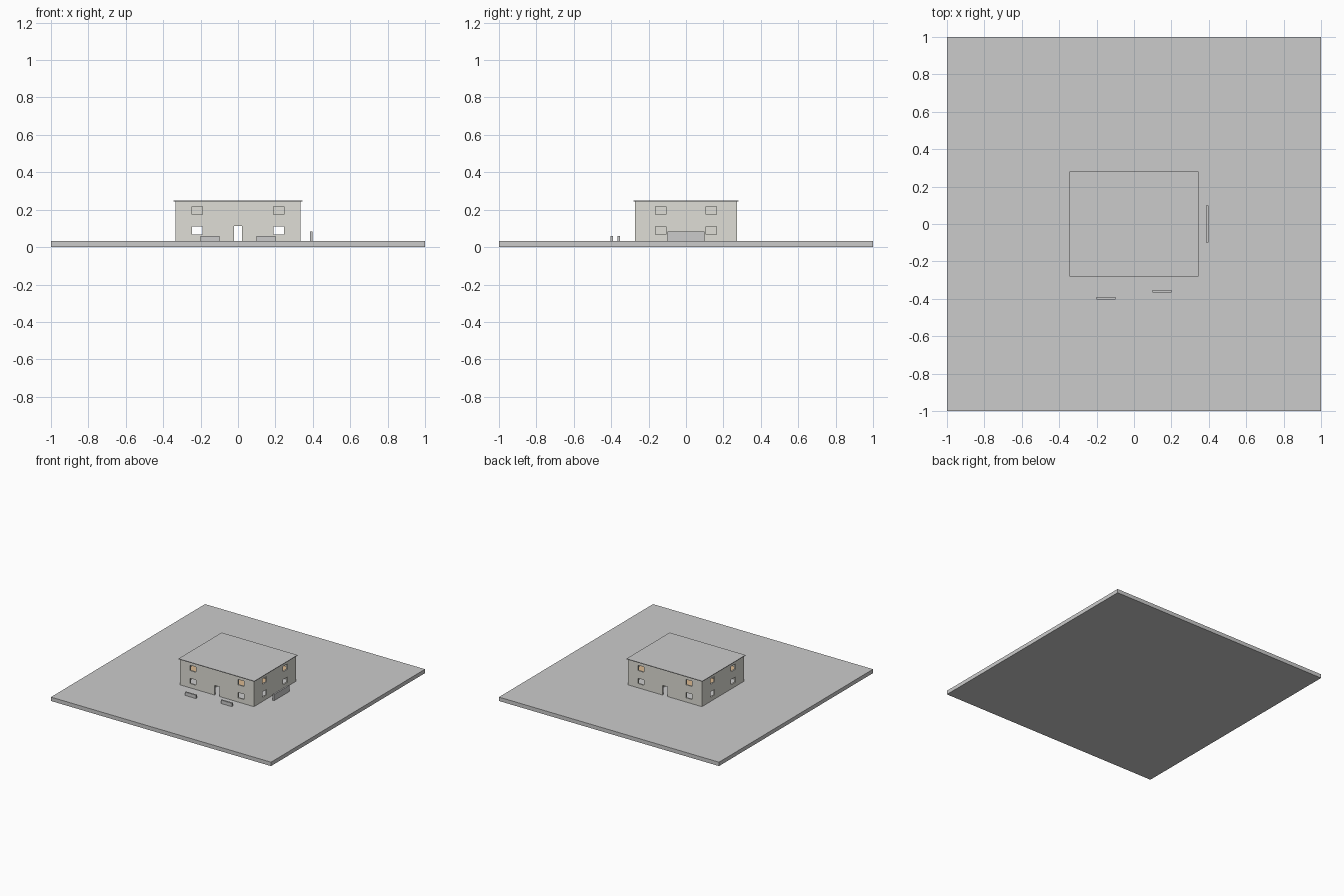
import bpy, bmesh
from mathutils import Matrix, Vector

if "Cube" in bpy.data.objects:
    bpy.data.objects.remove(bpy.data.objects["Cube"])


def material(name, rgb):
    m = bpy.data.materials.new(name)
    m.diffuse_color = (*rgb, 1)
    m.use_nodes = True
    m.node_tree.nodes["Principled BSDF"].inputs["Base Color"].default_value = m.diffuse_color
    return m


def boxes(name, spans, mat=None):
    """One object made of boxes, each given as (x0, x1, y0, y1, z0, z1)."""
    bm = bmesh.new()
    for x0, x1, y0, y1, z0, z1 in spans:
        mid = Vector((x0 + x1, y0 + y1, z0 + z1)) / 2
        size = Matrix.Diagonal((x1 - x0, y1 - y0, z1 - z0, 1))
        bmesh.ops.create_cube(bm, size=1, matrix=Matrix.Translation(mid) @ size)
    me = bpy.data.meshes.new(name)
    bm.to_mesh(me)
    bm.free()
    ob = bpy.data.objects.new(name, me)
    bpy.context.collection.objects.link(ob)
    if mat:
        me.materials.append(mat)
    return ob


def cut(target, cutter):
    mod = target.modifiers.new(cutter.name, 'BOOLEAN')
    mod.object = cutter
    mod.operation = 'DIFFERENCE'
    mod.solver = 'EXACT'
    cutter.hide_render = True
    cutter.hide_viewport = True


HX, HY, T = 0.335, 0.272, 0.011      # half width, half depth, wall thickness
GROUND, FLOOR, TOP = 0.032, 0.136, 0.243
plaster = material("plaster", (0.74, 0.73, 0.67))
wood = material("wood", (0.70, 0.48, 0.28))


def storey(name, z0, z1, sill, door):
    # wall ring of one storey
    walls = boxes(name, [(-HX, HX, -HY, HY, z0, z1)], plaster)
    cut(walls, boxes(name + "_room_cutter",
                     [(-HX + T, HX - T, -HY + T, HY - T, z0 - .05, z1 + .05)]))
    # two windows per side, and doors front and back
    holes = []
    for s in (-1, 1):
        for c in (-0.218, 0.218):
            holes.append((c - .027, c + .027, s * HY - .03, s * HY + .03, sill, sill + .043))
        for c in (-0.135, 0.135):
            holes.append((s * HX - .03, s * HX + .03, c - .028, c + .028, sill, sill + .043))
        if door:
            holes.append((-.022, .022, s * HY - .03, s * HY + .03, z0 - .01, z0 + .08))
    cut(walls, boxes(name + "_opening_cutter", holes))


# plot and building shell
boxes("ground_slab", [(-1, 1, -1, 1, 0, GROUND)])
storey("ground_storey_walls", GROUND, FLOOR, 0.067, True)
storey("upper_storey_walls", FLOOR, TOP, 0.174, False)
boxes("roof_slab", [(-.345, .345, -.281, .281, TOP, TOP + .005)])

# interior floor and partitions
ix, iy = HX - T, HY - T
boxes("upper_floor", [(-ix, ix, -iy, iy, FLOOR - .004, FLOOR + .002)], wood)
boxes("ground_partitions", [(s * .1 - .005, s * .1 + .005, -iy, iy, GROUND, FLOOR - .004)
                            for s in (-1, 1)], plaster)
boxes("upper_partition_long", [(-ix, ix, -.005, .005, FLOOR + .002, TOP)], plaster)
boxes("upper_partition_cross", [(-.005, .005, y0, y1, FLOOR + .002, TOP)
                                for y0, y1 in ((-iy, -.005), (.005, iy))], plaster)

# low free-standing garden walls
boxes("front_left_garden_wall", [(-.2, -.1, -.403, -.391, GROUND, .06)])
boxes("front_right_garden_wall", [(.1, .2, -.366, -.353, GROUND, .06)])
boxes("side_garden_wall", [(.385, .398, -.1, .1, GROUND, .083)])
